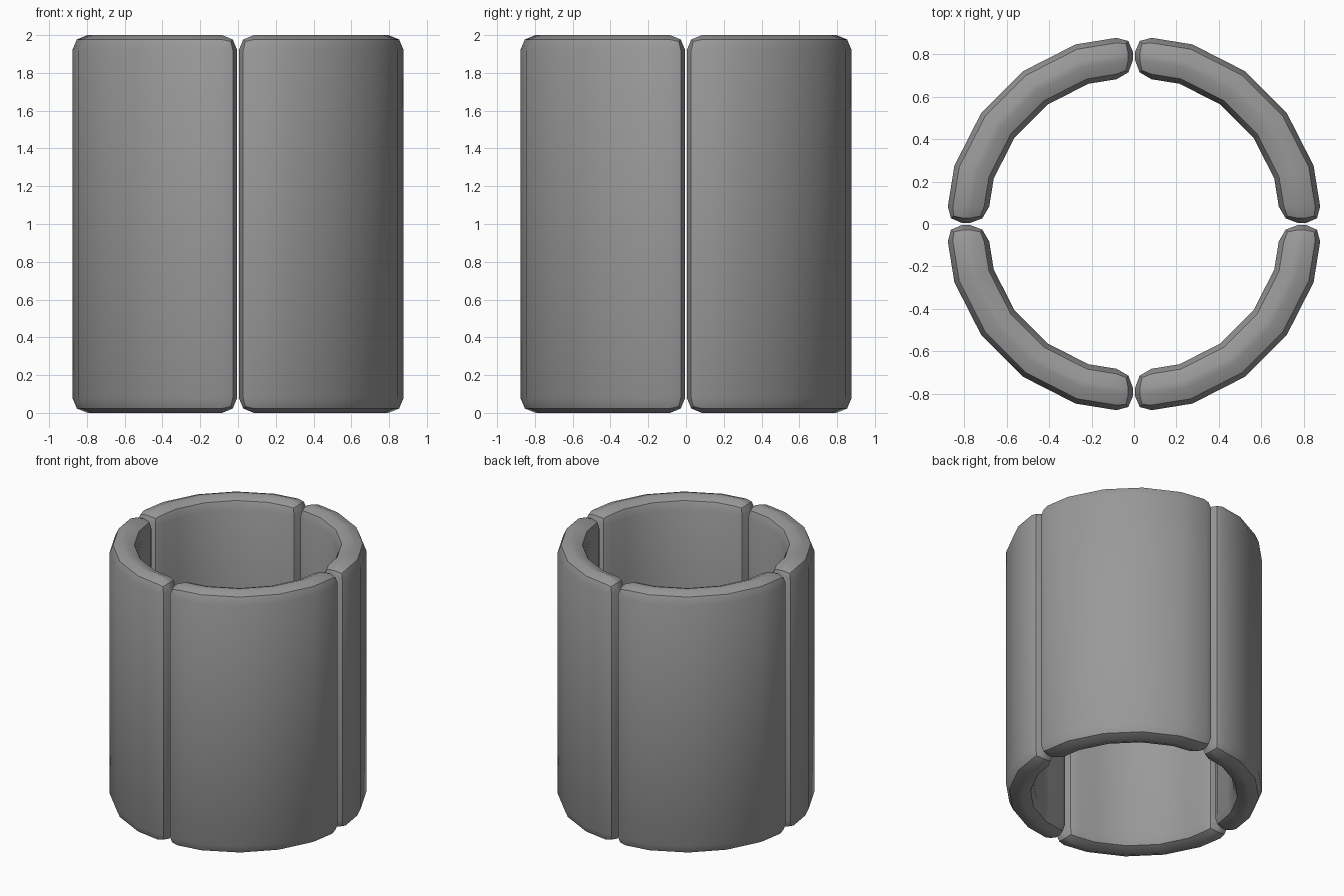
import bpy, bmesh, math

if "Cube" in bpy.data.objects:
    bpy.data.objects.remove(bpy.data.objects["Cube"])

R_OUT, R_IN, HEIGHT = 0.89, 0.695, 2.0
GAP = 0.3           # angular half gap between segments, degrees
BEVEL = 0.08        # close to half the wall, so the rims become rounded

grey = bpy.data.materials.new("dark_grey")
grey.diffuse_color = (0.32, 0.32, 0.32, 1)
grey.use_nodes = True
grey.node_tree.nodes["Principled BSDF"].inputs["Base Color"].default_value = grey.diffuse_color


def ring_segment(name, start):
    # quarter-ring footprint on a 20-sided circle
    angles = [GAP, 18, 36, 54, 72, 90 - GAP]
    bm = bmesh.new()

    def column(r, a, z):
        t = math.radians(start + a)
        return bm.verts.new((r * math.cos(t), r * math.sin(t), z))

    # four-cornered wall sections joined along the arc
    sections = [[column(R_IN, a, 0), column(R_OUT, a, 0),
                 column(R_OUT, a, HEIGHT), column(R_IN, a, HEIGHT)] for a in angles]
    for s, t in zip(sections, sections[1:]):
        for i in range(4):
            j = (i + 1) % 4
            bm.faces.new((s[i], s[j], t[j], t[i]))
    bm.faces.new(sections[0])
    bm.faces.new(sections[-1])
    bmesh.ops.recalc_face_normals(bm, faces=bm.faces)

    # round rims and ends, leave the shallow facet edges alone
    sharp = [e for e in bm.edges if e.calc_face_angle() > math.radians(40)]
    bmesh.ops.bevel(bm, geom=sharp, offset=BEVEL, offset_type='OFFSET',
                    segments=2, profile=0.5, affect='EDGES', clamp_overlap=True)
    bmesh.ops.recalc_face_normals(bm, faces=bm.faces)

    mesh = bpy.data.meshes.new(name)
    bm.to_mesh(mesh)
    bm.free()
    mesh.materials.append(grey)
    obj = bpy.data.objects.new(name, mesh)
    bpy.context.collection.objects.link(obj)
    bpy.ops.object.select_all(action='DESELECT')
    obj.select_set(True)
    bpy.context.view_layer.objects.active = obj
    bpy.ops.object.shade_smooth_by_angle(angle=math.radians(30))


# four curved wall panels around the centre
for i, side in enumerate(("back_right", "back_left", "front_left", "front_right")):
    ring_segment("wall_panel_" + side, 90 * i)
